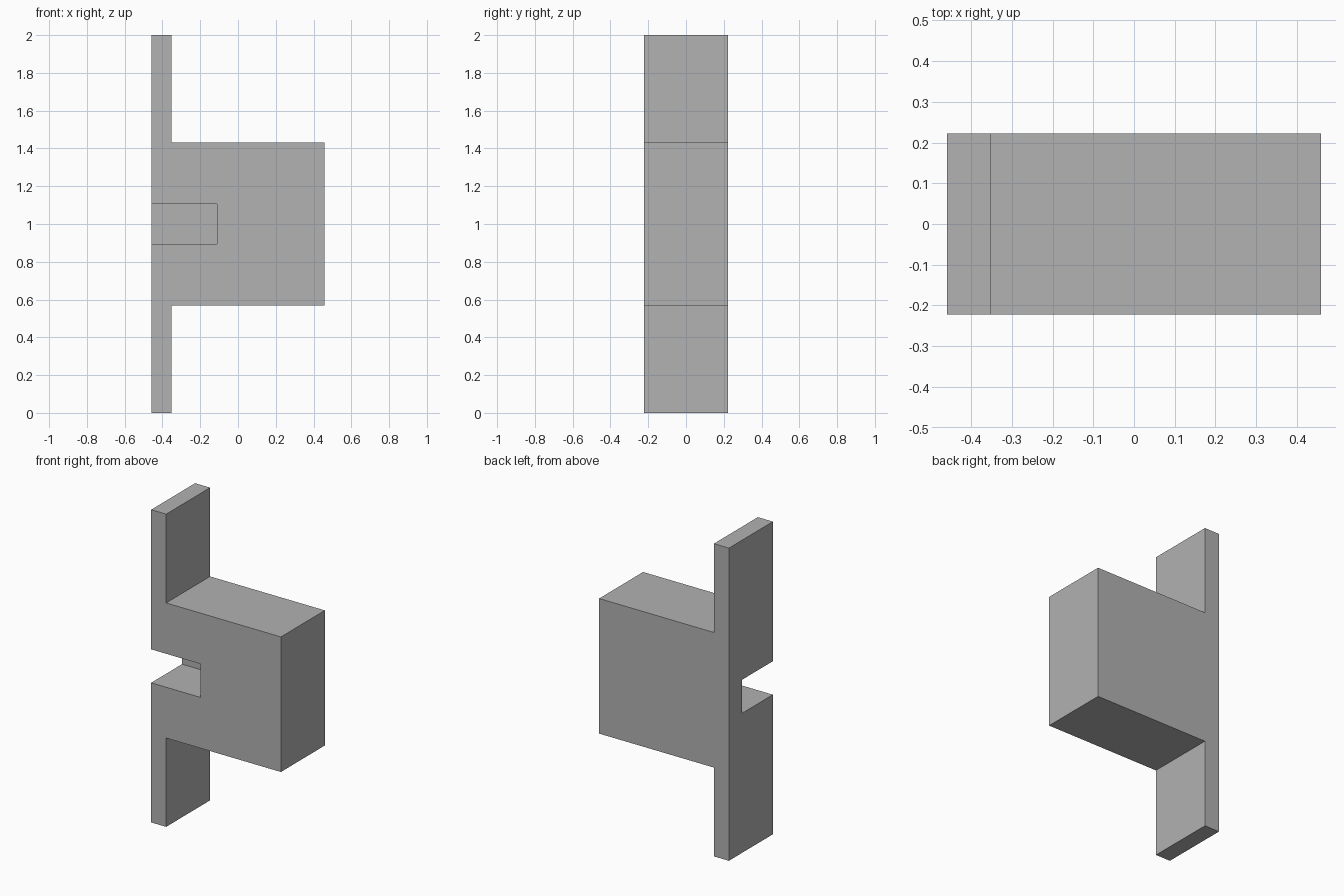
import bpy
import bmesh

cube = bpy.data.objects.get("Cube")
if cube:
    bpy.data.objects.remove(cube, do_unlink=True)

LEFT, RIGHT = -0.459, 0.459
PLATE_X = -0.353
HALF_DEPTH = 0.222
BLOCK_HALF = 0.432
SLOT_HALF = 0.107
SLOT_X = -0.111
SLOT_BACK = 0.09

grey = bpy.data.materials.new("mid_grey")
grey.use_nodes = True
colour = (0.445, 0.445, 0.445, 1)
grey.diffuse_color = colour
grey.node_tree.nodes["Principled BSDF"].inputs["Base Color"].default_value = colour


def extrude_profile(name, points, y_front, y_back):
    """Extrude an xz outline along y into a closed solid."""
    bm = bmesh.new()
    face = bm.faces.new([bm.verts.new((x, y_front, z)) for x, z in points])
    new = bmesh.ops.extrude_face_region(bm, geom=[face])["geom"]
    verts = [v for v in new if isinstance(v, bmesh.types.BMVert)]
    bmesh.ops.translate(bm, verts=verts, vec=(0, y_back - y_front, 0))
    bmesh.ops.recalc_face_normals(bm, faces=bm.faces)
    mesh = bpy.data.meshes.new(name)
    bm.to_mesh(mesh)
    bm.free()
    mesh.materials.append(grey)
    obj = bpy.data.objects.new(name, mesh)
    bpy.context.collection.objects.link(obj)
    return obj


# Mounting plate and block: upper half outline, mirrored about z = 1
upper = [(RIGHT, 1 + BLOCK_HALF), (PLATE_X, 1 + BLOCK_HALF), (PLATE_X, 2), (LEFT, 2)]
lower = [(x, 2 - z) for x, z in reversed(upper)]
body = extrude_profile("plate_and_block", upper + lower, -HALF_DEPTH, HALF_DEPTH)

# Slot open to the front and the plate side, closed at the back
lo, hi = 1 - SLOT_HALF, 1 + SLOT_HALF
slot = [(LEFT - 0.1, lo), (SLOT_X, lo), (SLOT_X, hi), (LEFT - 0.1, hi)]
cutter = extrude_profile("slot_cutter", slot, -HALF_DEPTH - 0.1, SLOT_BACK)
cutter.hide_render = True
cutter.hide_viewport = True

cut = body.modifiers.new("slot", "BOOLEAN")
cut.operation = "DIFFERENCE"
cut.solver = "EXACT"
cut.object = cutter
